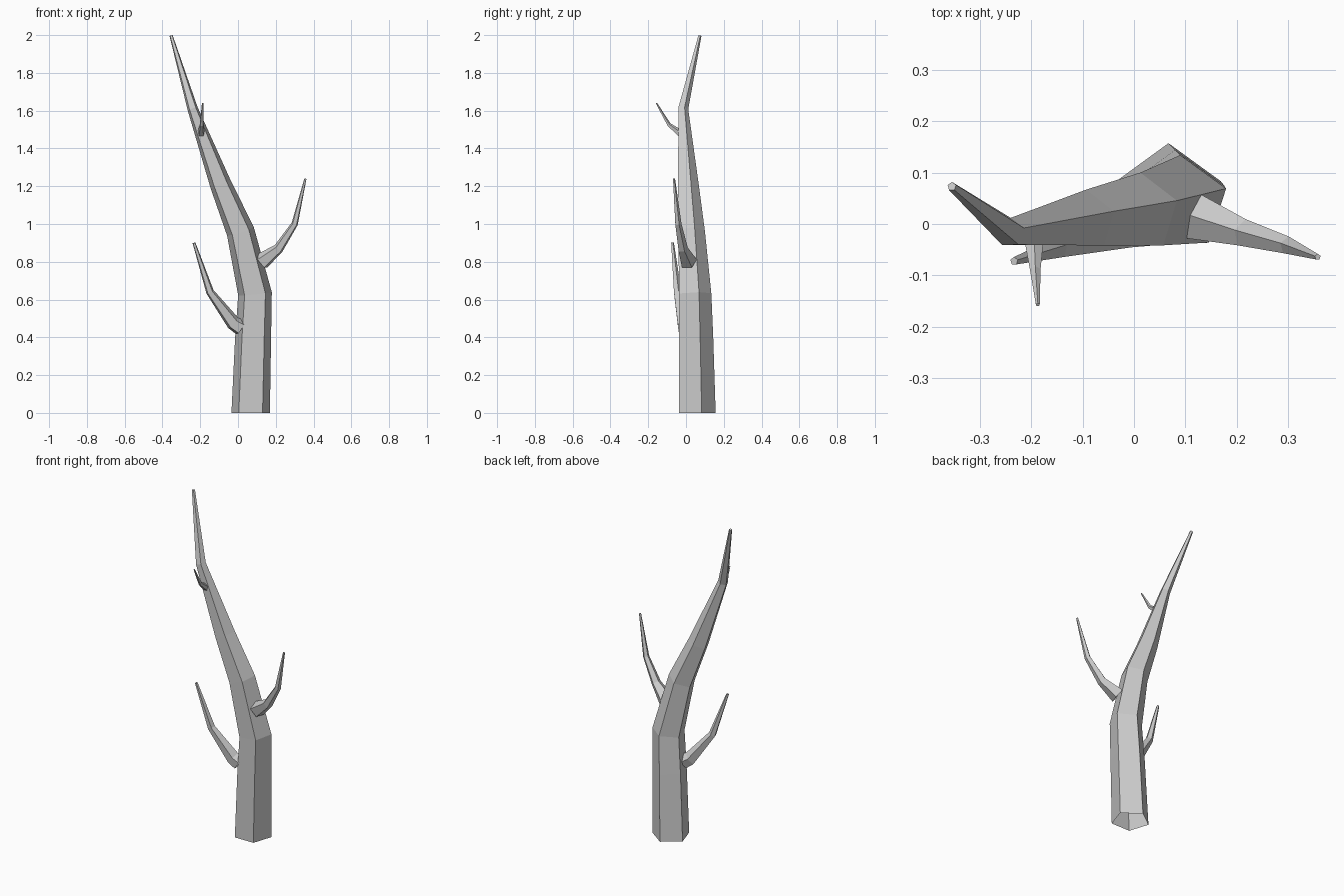
import bpy, bmesh, math
from mathutils import Vector

cube = bpy.data.objects.get("Cube")
if cube:
    bpy.data.objects.remove(cube, do_unlink=True)

bark = bpy.data.materials.new("grey_bark")
bark.use_nodes = True
bark.diffuse_color = (0.6, 0.6, 0.6, 1)
bark.node_tree.nodes["Principled BSDF"].inputs["Base Color"].default_value = (0.6, 0.6, 0.6, 1)

SIDES = 5
UP = Vector((0, 0, 1))


def limb(name, path, start=None):
    """Tapered five-sided limb; path holds (x, y, z, radius), open base, closed tip."""
    pts = [Vector(p[:3]) for p in path]
    segs = [(b - a).normalized() for a, b in zip(pts, pts[1:])]
    dirs = [start or segs[0]]
    dirs += [(a + b).normalized() for a, b in zip(segs, segs[1:])]
    dirs.append(segs[-1])
    bm = bmesh.new()
    rings = []
    for p, d, row in zip(pts, dirs, path):
        turn = UP.rotation_difference(d)
        ring = []
        for i in range(SIDES):
            a = math.pi / 2 + i * math.tau / SIDES
            ring.append(bm.verts.new(p + turn @ Vector((math.cos(a), math.sin(a), 0)) * row[3]))
        rings.append(ring)
    for low, high in zip(rings, rings[1:]):
        for i in range(SIDES):
            j = (i + 1) % SIDES
            bm.faces.new((low[i], low[j], high[j], high[i]))
    bm.faces.new(rings[-1])
    mesh = bpy.data.meshes.new(name)
    bm.to_mesh(mesh)
    bm.free()
    mesh.materials.append(bark)
    obj = bpy.data.objects.new(name, mesh)
    bpy.context.collection.objects.link(obj)
    return obj


# Leaning main trunk
limb("trunk", [
    (0.067, 0.05, 0, 0.107),
    (0.08, 0.044, 0.4, 0.1),
    (0.09, 0.04, 0.63, 0.094),
    (0.013, 0.022, 0.96, 0.078),
    (-0.092, 0.007, 1.21, 0.06),
    (-0.24, -0.017, 1.61, 0.029),
    (-0.354, 0.073, 1.997, 0.009),
], start=UP)

# Side branches
limb("left_branch", [
    (0.125, 0.012, 0.80, 0.047),
    (0.215, -0.018, 0.87, 0.028),
    (0.30, -0.042, 1.0, 0.018),
    (0.357, -0.064, 1.24, 0.006),
])
limb("right_branch", [
    (0.015, -0.004, 0.45, 0.045),
    (-0.025, -0.012, 0.475, 0.04),
    (-0.148, -0.046, 0.64, 0.022),
    (-0.233, -0.072, 0.9, 0.008),
])

# Small front twig
limb("front_twig", [
    (-0.195, -0.025, 1.475, 0.021),
    (-0.192, -0.09, 1.525, 0.011),
    (-0.187, -0.157, 1.64, 0.004),
])
